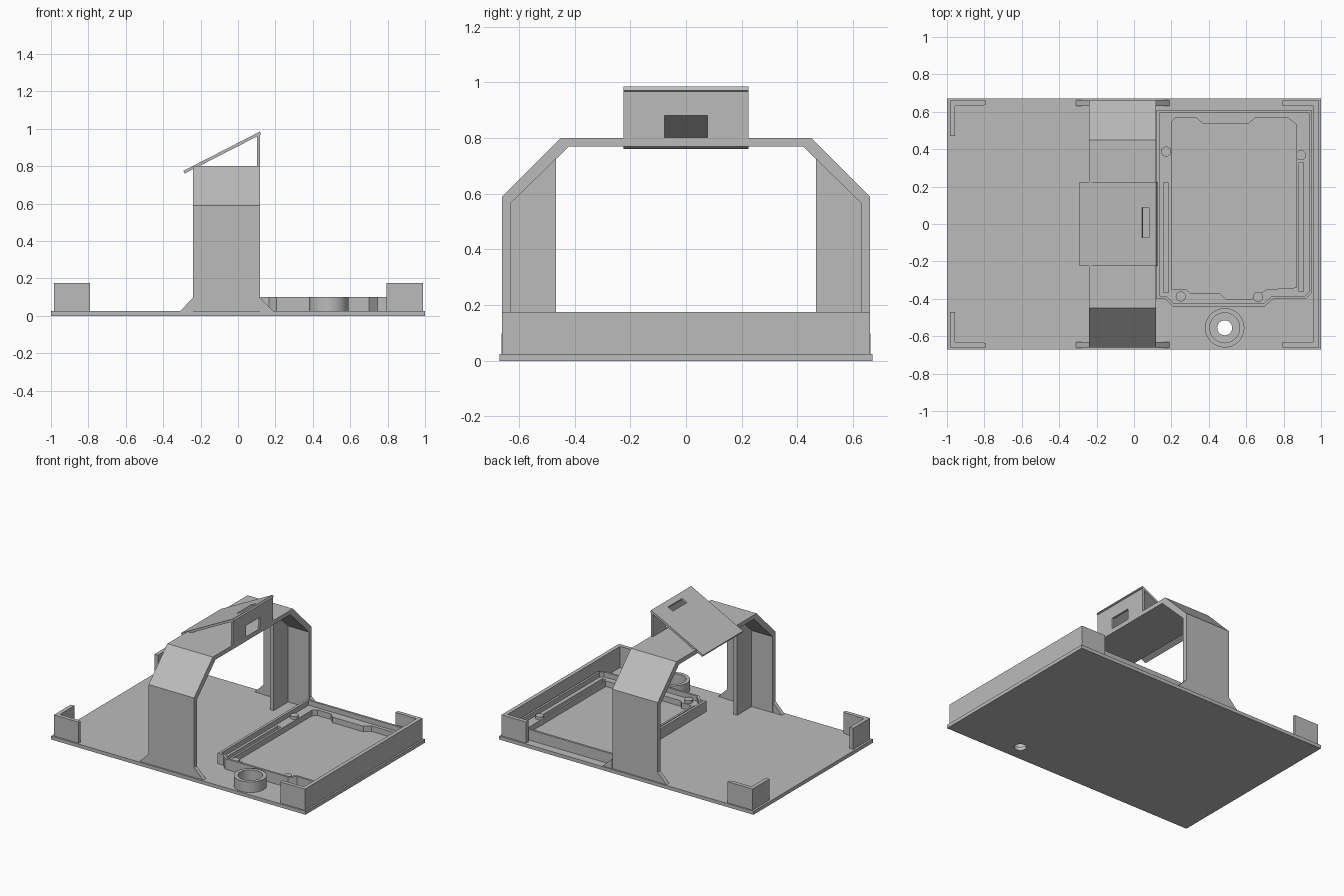
import bpy
import math
from mathutils import Matrix, Vector

if "Cube" in bpy.data.objects:
    bpy.data.objects.remove(bpy.data.objects["Cube"], do_unlink=True)

grey = bpy.data.materials.new("plain grey")
grey.use_nodes = True
grey.diffuse_color = (0.5, 0.5, 0.5, 1)
grey.node_tree.nodes["Principled BSDF"].inputs["Base Color"].default_value = (0.5, 0.5, 0.5, 1)


def frame(x, y, z, origin=(0, 0, 0)):
    """Matrix from three axis directions and an origin."""
    m = Matrix((x, y, z)).transposed().to_4x4()
    m.translation = Vector(origin)
    return m


FLAT = Matrix.Identity(4)
SIDE = frame((0, 1, 0), (0, 0, 1), (1, 0, 0))    # profile in y, z
FRONT = frame((1, 0, 0), (0, 0, 1), (0, -1, 0))  # profile in x, z


def rect(x0, x1, y0, y1):
    return [(x0, y0), (x1, y0), (x1, y1), (x0, y1)]


def circle(cx, cy, r, n=48):
    return [(cx + r * math.cos(2 * math.pi * i / n),
             cy + r * math.sin(2 * math.pi * i / n)) for i in range(n)]


def extrude(name, loops, low, high, matrix=FLAT):
    """Extrude an outline with optional holes along the frame's third axis."""
    curve = bpy.data.curves.new(name, "CURVE")
    curve.dimensions = "2D"
    curve.fill_mode = "BOTH"
    curve.extrude = (high - low) / 2
    for loop in loops:
        spline = curve.splines.new("POLY")
        spline.points.add(len(loop) - 1)
        for point, (x, y) in zip(spline.points, loop):
            point.co = (x, y, 0, 1)
        spline.use_cyclic_u = True
    helper = bpy.data.objects.new(name + "_outline", curve)
    bpy.context.collection.objects.link(helper)
    graph = bpy.context.evaluated_depsgraph_get()
    mesh = bpy.data.meshes.new_from_object(helper.evaluated_get(graph))
    bpy.data.objects.remove(helper, do_unlink=True)
    mesh.transform(matrix @ Matrix.Translation((0, 0, (low + high) / 2)))
    mesh.materials.clear()
    mesh.materials.append(grey)
    mesh.shade_smooth()
    mesh.set_sharp_from_angle(angle=math.radians(25))
    obj = bpy.data.objects.new(name, mesh)
    bpy.context.collection.objects.link(obj)
    return obj


FLOOR = 0.025
RING = (0.485, -0.555)

# Base plate with the drain hole
extrude("base_plate", [rect(-1, 1, -0.67, 0.67), circle(*RING, 0.04)], 0, FLOOR)

# Corner brackets on the right, one long wall with returns on the left
T = 0.028
for side, label in ((-1, "front"), (1, "back")):
    bracket = [(-0.985, 0.66), (-0.79, 0.66), (-0.79, 0.64), (-0.81, 0.66 - T),
               (-0.985 + T, 0.66 - T), (-0.985 + T, 0.47), (-0.985, 0.47)]
    extrude(label + "_corner_bracket", [[(x, y * side) for x, y in bracket]], FLOOR, 0.175)
w = 0.66
extrude("end_wall", [[(0.795, -w), (0.988, -w), (0.988, w), (0.795, w), (0.795, w - T),
                      (0.96, w - T), (0.96, T - w), (0.795, T - w)]], FLOOR, 0.175)

# Arch: outer half profile and inner half profile, mirrored
outer = [(0.66, FLOOR), (0.66, 0.59), (0.45, 0.80)]
inner = [(0.42, 0.77), (0.63, 0.565), (0.63, FLOOR)]
mirror = lambda pts: [(-y, z) for y, z in reversed(pts)]
extrude("arch", [outer + mirror(outer) + mirror(inner) + inner], -0.24, 0.117, SIDE)

# Stiffening fins inside the legs, and foot gussets
fin = [(0.635, FLOOR), (0.635, 0.565), (0.467, 0.73), (0.467, FLOOR)]
for side, label in ((-1, "front"), (1, "back")):
    extrude(label + "_leg_fin", [[(y * side, z) for y, z in fin]], -0.075, -0.047, SIDE)
    y0, y1 = sorted((-0.632 * side, -0.662 * side))
    for edge, tip, hand in ((-0.24, -0.31, "right"), (0.117, 0.19, "left")):
        gusset = [(edge, FLOOR), (tip, FLOOR), (edge, 0.097)]
        extrude(f"{label}_{hand}_gusset", [gusset], y0, y1, FRONT)

# Sloping panel and its upright support, each with a slot
start, end = Vector((-0.292, 0, 0.775)), Vector((0.117, 0, 0.985))
along = (end - start).normalized()
slope = frame(along, (0, 1, 0), along.cross(Vector((0, 1, 0))), start)
extrude("sloping_panel", [rect(0, (end - start).length, -0.225, 0.225),
                          rect(0.375, 0.418, -0.072, 0.088)], -0.016, 0, slope)
extrude("panel_support", [rect(-0.225, 0.225, 0.77, 0.975),
                          rect(-0.078, 0.078, 0.802, 0.88)], 0.102, 0.117, SIDE)

# Tray: raised rim, inner ledge with channels, locating pins
rim = [(0.12, 0.61), (0.12, -0.40), (0.165, -0.40), (0.205, -0.44), (0.70, -0.44),
       (0.745, -0.40), (0.92, -0.40), (0.95, -0.37), (0.95, 0.61)]
rim_inner = [(0.138, 0.595), (0.138, -0.385), (0.172, -0.385), (0.212, -0.425), (0.693, -0.425),
             (0.738, -0.385), (0.914, -0.385), (0.935, -0.364), (0.935, 0.595)]
pocket = [(0.20, 0.545), (0.225, 0.57), (0.33, 0.57), (0.37, 0.535), (0.61, 0.535), (0.65, 0.57),
          (0.82, 0.57), (0.87, 0.53), (0.87, -0.34), (0.71, -0.35), (0.63, -0.40), (0.49, -0.40),
          (0.46, -0.37), (0.30, -0.37), (0.28, -0.35), (0.20, -0.35)]
extrude("tray_rim", [rim, rim_inner], FLOOR, 0.10)
extrude("tray_ledge", [rim_inner, pocket, rect(0.157, 0.185, -0.365, 0.22),
                       rect(0.882, 0.907, -0.36, 0.33)], FLOOR, 0.065)
for i, (x, y) in enumerate(((0.172, 0.387), (0.893, 0.368), (0.25, -0.387), (0.663, -0.39))):
    extrude(f"tray_pin_{i + 1}", [circle(x, y, 0.027, 24)], FLOOR, 0.085)

# Cup ring round the drain hole
extrude("cup_ring", [circle(*RING, 0.105), circle(*RING, 0.08)], FLOOR, 0.10)
